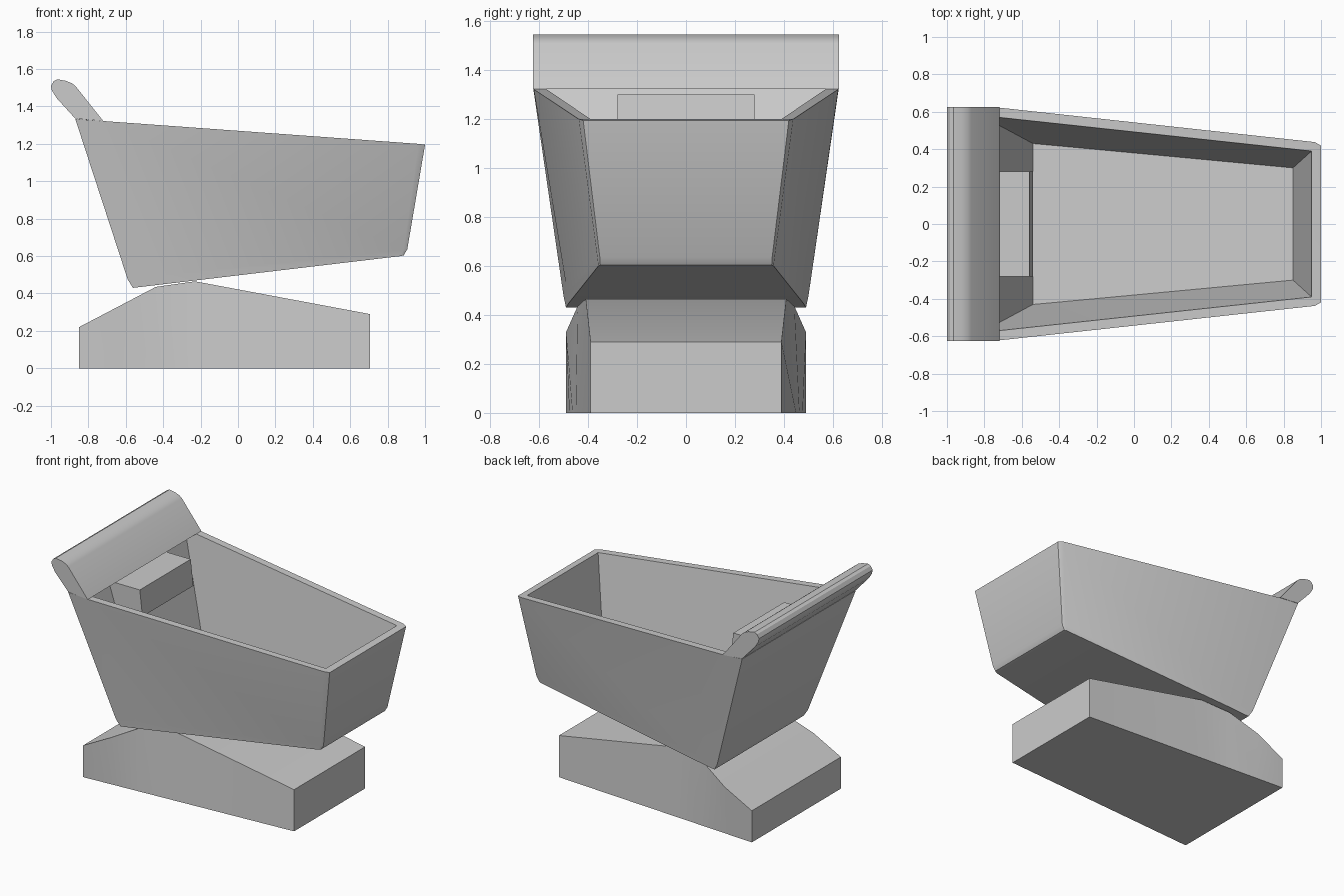
import bpy, bmesh, math

if "Cube" in bpy.data.objects:
    bpy.data.objects.remove(bpy.data.objects["Cube"])


def finish(name, bm):
    bmesh.ops.remove_doubles(bm, verts=bm.verts, dist=0.0005)
    bmesh.ops.recalc_face_normals(bm, faces=bm.faces)
    mesh = bpy.data.meshes.new(name)
    bm.to_mesh(mesh)
    bm.free()
    obj = bpy.data.objects.new(name, mesh)
    bpy.context.collection.objects.link(obj)
    bpy.ops.object.select_all(action='DESELECT')
    obj.select_set(True)
    bpy.context.view_layer.objects.active = obj
    bpy.ops.object.shade_smooth_by_angle(angle=math.radians(30))
    return obj


def loft(name, halves):
    """Skin mirrored half rings (rear to front, y > 0); strips close both ends."""
    bm = bmesh.new()
    rings = []
    for half in halves:
        pts = half + [(x, -y, z) for x, y, z in reversed(half)]
        rings.append([bm.verts.new(p) for p in pts])
    n = len(rings[0])
    for a, b in zip(rings, rings[1:]):
        for i in range(n):
            j = (i + 1) % n
            bm.faces.new((a[i], a[j], b[j], b[i]))
    for r in (rings[0], rings[-1]):
        for i in range(n // 2 - 1):
            bm.faces.new((r[i], r[i + 1], r[n - 2 - i], r[n - 1 - i]))
    return finish(name, bm)


def prism(name, profile, half_width):
    """Extrude an (x, z) profile across y."""
    bm = bmesh.new()
    a, b = ([bm.verts.new((x, s * half_width, z)) for x, z in profile] for s in (-1, 1))
    n = len(profile)
    bm.faces.new(a)
    bm.faces.new(b)
    for i in range(n):
        j = (i + 1) % n
        bm.faces.new((a[i], a[j], b[j], b[i]))
    return finish(name, bm)


# Hollow tapered basket: outside bottom, lower edge, outer rim, inner rim, floor
loft("basket", [
    [(-0.562, 0.49, 0.43), (-0.42, 0.48, 0.447), (0.87, 0.358, 0.60), (0.886, 0.35, 0.604)],
    [(-0.59, 0.50, 0.476), (-0.44, 0.485, 0.494), (0.885, 0.362, 0.634), (0.905, 0.352, 0.636)],
    [(-0.87, 0.625, 1.333), (-0.72, 0.622, 1.322), (0.965, 0.438, 1.20), (1.0, 0.42, 1.195)],
    [(-0.81, 0.575, 1.329), (-0.72, 0.57, 1.322), (0.95, 0.39, 1.20), (0.95, 0.39, 1.20)],
    [(-0.54, 0.43, 0.485), (-0.45, 0.422, 0.496), (0.85, 0.30, 0.65), (0.85, 0.30, 0.65)],
])

# Push handle with a rounded top
prism("handle", [
    (-0.72, 1.322), (-0.87, 1.51), (-0.89, 1.525), (-0.92, 1.537), (-0.965, 1.545),
    (-0.985, 1.535), (-1.0, 1.51), (-0.995, 1.485), (-0.97, 1.445), (-0.87, 1.335),
], 0.625)

# Small seat block on the rear wall
prism("seat", [(-0.81, 1.30), (-0.56, 1.30), (-0.54, 1.12), (-0.76, 1.12)], 0.28)

# Solid base with a ridge that meets the basket
base_top = [(-0.85, 0.49, 0.22), (-0.64, 0.49, 0.33), (-0.44, 0.443, 0.435),
            (-0.23, 0.41, 0.465), (0.705, 0.39, 0.29)]
base_bottom = [(x, 0.49 - 0.1 * (x + 0.85) / 1.555, 0) for x, y, z in base_top]
loft("base", [base_bottom, base_top])
